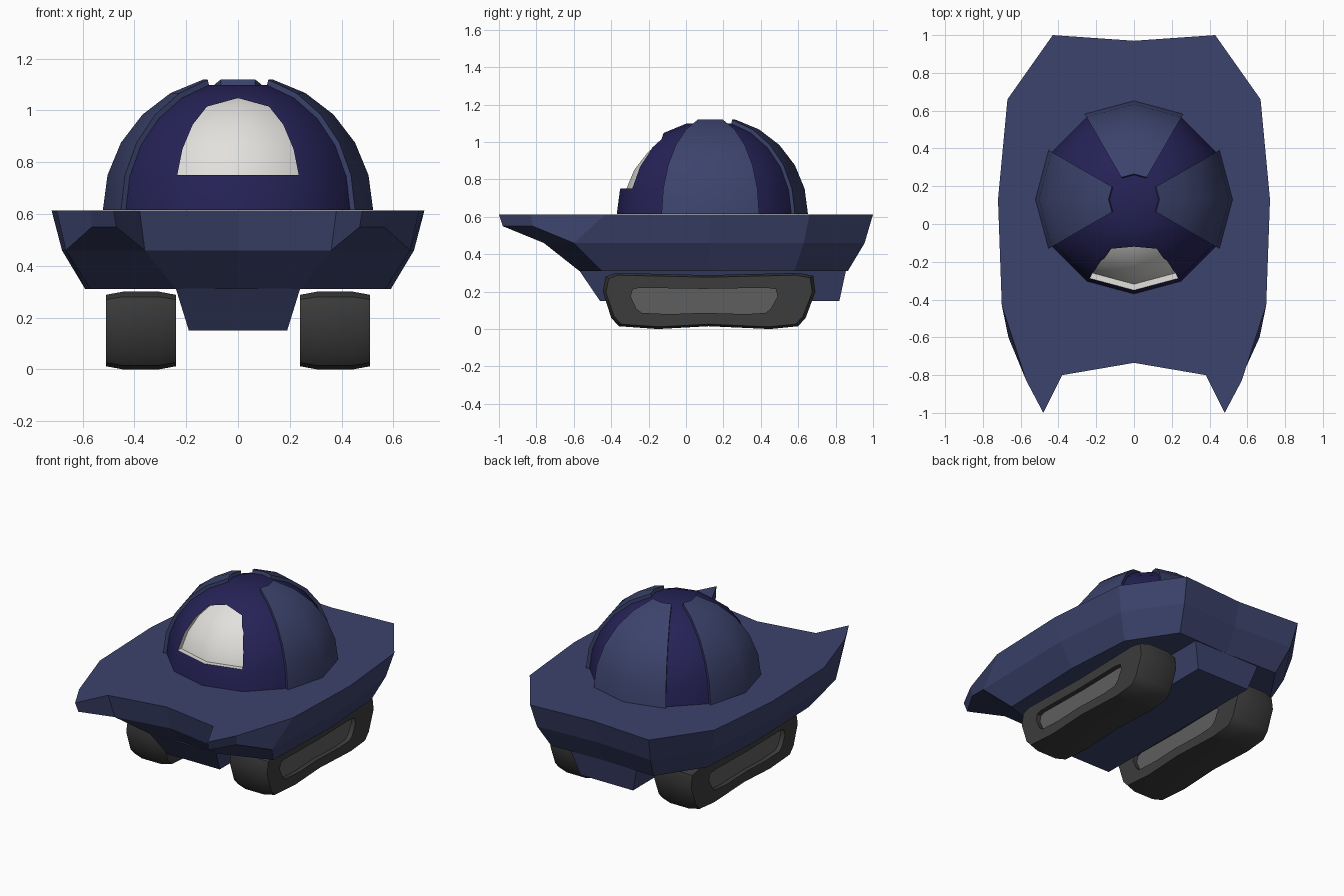
import bpy, bmesh, math
from mathutils import Vector

if "Cube" in bpy.data.objects:
    bpy.data.objects.remove(bpy.data.objects["Cube"])


def mat(name, r, g, b):
    m = bpy.data.materials.new(name)
    m.diffuse_color = (r, g, b, 1)
    m.use_nodes = True
    m.node_tree.nodes["Principled BSDF"].inputs["Base Color"].default_value = m.diffuse_color
    return m


BLUE = mat("slate blue", 0.045, 0.056, 0.150)
INDIGO = mat("dark indigo", 0.019, 0.016, 0.095)
WHITE = mat("window white", 0.76, 0.75, 0.72)
RUBBER = mat("dark rubber", 0.045, 0.045, 0.045)
GREY = mat("hub grey", 0.114, 0.114, 0.114)


def loft(name, rings, mats, smooth=None, cap_mat=0):
    """Closed rings of points joined by quads, with capped ends."""
    bm = bmesh.new()
    vs = [[bm.verts.new(p) for p in r] for r in rings]
    n = len(rings[0])
    for a, b in zip(vs, vs[1:]):
        for i in range(n):
            j = (i + 1) % n
            bm.faces.new((a[i], a[j], b[j], b[i]))
    for end in (vs[0], vs[-1]):
        bm.faces.new(end).material_index = cap_mat
    bmesh.ops.remove_doubles(bm, verts=bm.verts, dist=1e-4)
    bmesh.ops.recalc_face_normals(bm, faces=bm.faces)
    me = bpy.data.meshes.new(name)
    bm.to_mesh(me)
    bm.free()
    for m in mats:
        me.materials.append(m)
    ob = bpy.data.objects.new(name, me)
    bpy.context.collection.objects.link(ob)
    if smooth:
        shade(ob, smooth)
    return ob


def shade(ob, angle):
    bpy.ops.object.select_all(action='DESELECT')
    ob.select_set(True)
    bpy.context.view_layer.objects.active = ob
    bpy.ops.object.shade_smooth_by_angle(angle=math.radians(angle))


# Hull: half outlines from the back centre to the front centre, mirrored
def both(half):
    return half + [(-x, y, z) for x, y, z in reversed(half[1:-1])]


deck = [(x, y, 0.613) for x, y in (
    (0, .97), (.43, 1), (.67, .66), (.72, .13), (.70, -.43),
    (.57, -.83), (.48, -1), (.38, -.80), (0, -.735))]
rim = [(0, .93, .46), (.41, .955, .46), (.63, .63, .46), (.68, .13, .46),
       (.665, -.60, .46), (.565, -.82, .55), (.47, -.98, .55),
       (.36, -.76, .46), (0, -.70, .46)]
rim_in = rim[:5] + [rim[4], rim[7]] + rim[7:]     # horns folded away
low = [(x, y, .31) for x, y in (
    (0, .855), (.37, .865), (.56, .58), (.59, .13), (.57, -.45),
    (.57, -.45), (.24, -.57), (.24, -.57), (0, -.555))]
loft("hull", [both(r) for r in (deck, rim, rim_in, low)], [BLUE])

# Belly keel between the tracks
loft("belly", [
    [(-w, f, z), (w, f, z), (w, b, z), (-w, b, z)]
    for w, f, b, z in ((.24, -.57, .855, .312), (.19, -.46, .82, .15))], [BLUE])

# Dome
C = Vector((0, 0.13, 0.615))
LATS = [math.radians(a) for a in range(0, 76, 15)]


def ball(R, lat, deg):
    a = math.radians(deg)
    return C + R * Vector((math.cos(lat) * math.cos(a),
                           math.cos(lat) * math.sin(a), math.sin(lat)))


def dome(name, R, m):
    return loft(name, [[ball(R, t, d) for d in range(0, 360, 30)] for t in LATS], m)


cabin = dome("cabin_dome", 0.50, [INDIGO, WHITE])
glass = dome("window_glass", 0.47, [WHITE])
shade(glass, 40)

# Arched window recess cut into the front of the dome
arch = [(-.235, .75), (-.215, .85), (-.175, .945), (-.12, 1.015), (0, 1.048),
        (.12, 1.015), (.175, .945), (.215, .85), (.235, .75)]
cutter = loft("window_cutter", [[(x, y, z) for x, z in arch] for y in (-.6, .0)], [INDIGO])
cutter.hide_render = True
mod = cabin.modifiers.new("cut", 'BOOLEAN')
mod.operation = 'DIFFERENCE'
mod.solver = 'EXACT'
mod.object = cutter
bpy.context.view_layer.objects.active = cabin
bpy.ops.object.modifier_apply(modifier="cut")
bpy.data.objects.remove(cutter)
for p in cabin.data.polygons:
    c = p.center
    inside = abs(c.x) < .25 and c.y < .02 and c.z > .74
    facing = p.normal.dot((c - C).normalized())
    p.material_index = 1 if inside and facing < .8 else 0
shade(cabin, 32)

# Raised armour plates on the right, back and left of the dome
for name, mid in (("right_plate", 0), ("back_plate", 90), ("left_plate", 180)):
    rings = []
    for t in LATS:
        degs = (mid - 30, mid, mid + 30)
        rings.append([ball(.522, t, d) for d in degs] +
                     [ball(.48, t, d) for d in reversed(degs)])
    loft(name, rings, [BLUE], 40)

# Tracks: side profile (y, z) swept across x, recessed panels on both sides
prof = [(-.445, .20), (-.43, .28), (-.38, .30), (.12, .288), (.60, .30),
        (.68, .285), (.692, .20), (.64, .06), (.60, .015), (.45, 0),
        (.12, .015), (-.15, 0), (-.36, .015), (-.40, .06)]


def section(x, sy, sz, cy=.124):
    return [(x, cy + (y - .124) * sy, .15 + (z - .15) * sz) for y, z in prof]


for name, s in (("right_track", 1), ("left_track", -1)):
    secs = [(.27, .69, .47, .097), (.24, .69, .47, .097), (.24, .97, .92),
            (.305, 1, 1), (.445, 1, 1), (.51, .97, .92),
            (.51, .69, .47, .097), (.48, .69, .47, .097)]
    loft(name, [section(s * a[0], *a[1:]) for a in secs], [RUBBER, GREY], 42, cap_mat=1)
